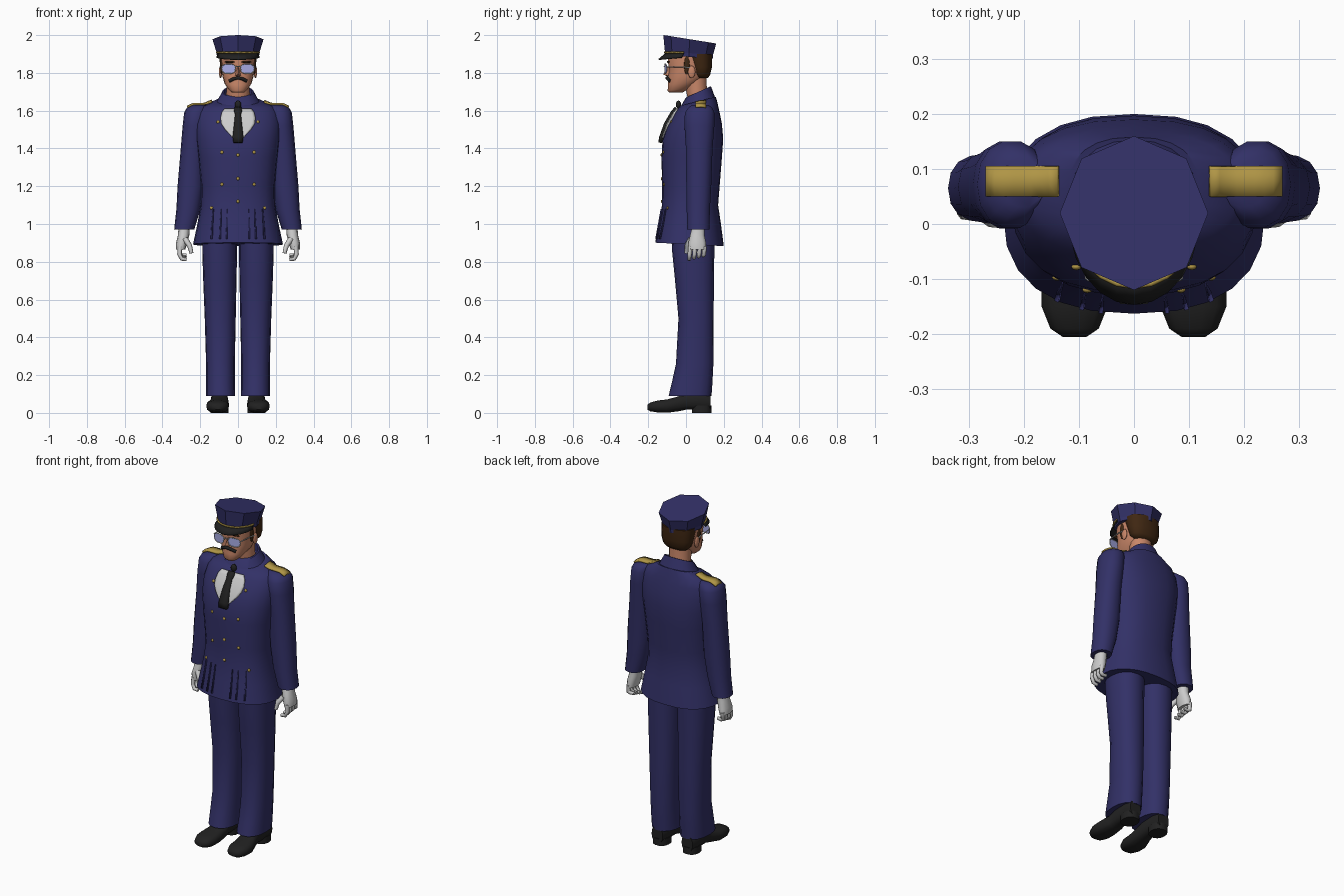
import bpy, bmesh
from math import sin, cos, pi, copysign
from mathutils import Vector
from mathutils.bvhtree import BVHTree

if "Cube" in bpy.data.objects:
    bpy.data.objects.remove(bpy.data.objects["Cube"])


def material(name, rgb):
    m = bpy.data.materials.new(name)
    m.diffuse_color = (*rgb, 1)
    m.use_nodes = True
    m.node_tree.nodes["Principled BSDF"].inputs["Base Color"].default_value = m.diffuse_color
    return m


NAVY = material("navy", (.032, .03, .135))
GOLD = material("gold", (.43, .3, .06))
SKIN = material("skin", (.58, .24, .14))
BLACK = material("black", (.015, .015, .015))
HAIR = material("brown", (.05, .02, .006))
LENS = material("lens", (.4, .42, .8))
WHITE = material("white", (.6, .6, .6))


def finish(ob, mat, angle=40):
    ob.data.materials.append(mat)
    bpy.ops.object.select_all(action='DESELECT')
    ob.select_set(True)
    bpy.context.view_layer.objects.active = ob
    if angle:
        bpy.ops.object.shade_smooth_by_angle(angle=angle * pi / 180)
    return ob


def mesh(name, verts, faces, mat, angle=40):
    me = bpy.data.meshes.new(name)
    me.from_pydata(verts, [], faces)
    bm = bmesh.new()
    bm.from_mesh(me)
    bmesh.ops.recalc_face_normals(bm, faces=bm.faces)
    bm.to_mesh(me)
    bm.free()
    ob = bpy.data.objects.new(name, me)
    bpy.context.collection.objects.link(ob)
    return finish(ob, mat, angle)


def spow(v, p):
    return copysign(abs(v) ** (2 / p), v)


def ring(cx, z, hw, yf, yb, tilt=0, n=20, p=2.3):
    """Horizontal rounded section between front yf and back yb."""
    cy, ry = (yf + yb) / 2, (yb - yf) / 2
    out = []
    for i in range(n):
        a = 2 * pi * i / n
        dy = ry * spow(sin(a), p)
        out.append((cx + hw * spow(cos(a), p), cy + dy, z + tilt * dy))
    return out


def loft(name, rings, mat, angle=40):
    n = len(rings[0])
    verts = [v for r in rings for v in r]
    faces = [(k * n + i, k * n + (i + 1) % n, (k + 1) * n + (i + 1) % n, (k + 1) * n + i)
             for k in range(len(rings) - 1) for i in range(n)]
    faces += [tuple(range(n)), tuple(range(len(verts) - n, len(verts)))]
    return mesh(name, verts, faces, mat, angle)


def tube(name, pts, r, mat, cyclic=False, taper=1.0):
    cu = bpy.data.curves.new(name, 'CURVE')
    cu.dimensions = '3D'
    cu.bevel_depth, cu.bevel_resolution, cu.use_fill_caps = r, 1, True
    sp = cu.splines.new('POLY')
    sp.points.add(len(pts) - 1)
    for i, p in enumerate(pts):
        sp.points[i].co = (*p, 1)
        sp.points[i].radius = 1 + (taper - 1) * i / (len(pts) - 1)
    sp.use_cyclic_u = cyclic
    ob = bpy.data.objects.new(name, cu)
    bpy.context.collection.objects.link(ob)
    cu.materials.append(mat)


def blob(name, loc, scale, mat, seg=10):
    bpy.ops.mesh.primitive_uv_sphere_add(segments=seg, ring_count=6, radius=1, location=loc)
    ob = bpy.context.object
    ob.name, ob.scale = name, scale
    finish(ob, mat, 60)


def hit(objs, start, direction):
    best = None
    for o in objs:
        tree = BVHTree.FromPolygons([v.co for v in o.data.vertices],
                                    [p.vertices for p in o.data.polygons])
        h = tree.ray_cast(Vector(start), Vector(direction))
        if h[0] and (best is None or h[3] < best[1]):
            best = (h[0], h[3])
    return best[0]


def drape(name, objs, rows, mat, off, down=False, cols=8):
    """Strip laid on a surface: rows of (level, left x, right x)."""
    d = Vector((0, 0, -1)) if down else Vector((0, 1, 0))
    verts = []
    for t, a, b in rows:
        for i in range(cols + 1):
            x = a + (b - a) * i / cols
            verts.append(hit(objs, (x, t, 3) if down else (x, -2, t), d) - d * off)
    w = cols + 1
    faces = [(r * w + i, r * w + i + 1, (r + 1) * w + i + 1, (r + 1) * w + i)
             for r in range(len(rows) - 1) for i in range(cols)]
    ob = mesh(name, verts, faces, mat)
    s = ob.modifiers.new("thickness", 'SOLIDIFY')
    s.thickness, s.offset = off * 1.6, 0


# Jacket body and standing collar
jacket = loft("jacket", [ring(0, *r, n=24, p=2.4) for r in (
    (.892, .238, -.163, .2, -.05), (1.0, .215, -.145, .185), (1.1, .197, -.127, .17),
    (1.2, .195, -.126, .178), (1.35, .21, -.13, .19), (1.45, .222, -.124, .197),
    (1.53, .225, -.095, .19), (1.59, .215, -.06, .178), (1.625, .19, -.04, .168, .1),
    (1.65, .12, -.03, .158, .25))], NAVY)
loft("collar", [ring(0, *r, p=2.1) for r in (
    (1.635, .12, -.035, .158, .25), (1.70, .083, 0, .132, .45), (1.70, .074, .008, .124, .45),
    (1.66, .074, .008, .124, .45))], NAVY)

for s in (-1, 1):
    side = "left" if s > 0 else "right"
    # Sleeve
    sleeve = loft(side + "_sleeve", [ring(s * r[0], *r[1:], n=14, p=2.2) for r in (
        (.285, .97, .053, .005, .125), (.262, 1.08, .064, .002, .128), (.25, 1.2, .07, 0, .135),
        (.238, 1.4, .065, -.002, .142), (.228, 1.52, .065, -.01, .152),
        (.222, 1.59, .063, -.008, .152), (.215, 1.615, .056, .01, .14), (.2, 1.63, .04, .03, .12))],
        NAVY, 60)
    # Shoulder board
    drape(side + "_shoulder_board", [jacket, sleeve],
          [(y, s * .138, s * .268) for y in (.05, .078, .105)], GOLD, .006, True)
    # Gloved hand
    loft(side + "_hand", [ring(s * r[0], *r[1:], n=10) for r in (
        (.285, .98, .03, .03, .1), (.288, .94, .03, .02, .1), (.298, .9, .03, .01, .108),
        (.303, .865, .024, .012, .108))], WHITE, 60)
    for i in range(4):
        y = .023 + .025 * i
        tube(side + "_finger", [(s * .306, y, .88), (s * .31, y - .003, .84),
                                (s * .298, y - .006, .815 + .006 * i),
                                (s * .272, y - .006, .812 + .008 * i)], .0135, WHITE, taper=.7)
    tube(side + "_thumb", [(s * .28, .025, .92), (s * .256, .005, .885), (s * .246, .002, .845)],
         .016, WHITE, taper=.65)
    # Trouser leg
    loft(side + "_trouser_leg", [ring(s * r[0], *r[1:], n=16) for r in (
        (.092, .09, .077, -.092, .135, ), (.093, .16, .076, -.075, .14), (.093, .26, .076, -.053, .145),
        (.094, .5, .082, -.04, .146), (.096, .7, .088, -.058, .148), (.097, .85, .092, -.073, .15),
        (.097, .98, .092, -.08, .15))], NAVY)
    # Shoe, sectioned from toe to heel
    rings = []
    for y, hw, lo, top in ((-.205, .022, .018, .042), (-.19, .044, .008, .055), (-.15, .06, .002, .066),
                           (-.1, .06, 0, .072), (-.04, .05, .008, .088), (.0, .044, .016, .11),
                           (.09, .046, .016, .115), (.13, .036, .016, .105)):
        rings.append([(s * .108 + hw * spow(cos(a), 2.6) - s * .01 * (y > -.05), y,
                       (lo + top) / 2 + (top - lo) / 2 * spow(sin(a), 2.6))
                      for a in [2 * pi * i / 14 for i in range(14)]])
    loft(side + "_shoe", rings, BLACK, 50)
    loft(side + "_heel", [ring(s * .098, z, .047, .03, .135, n=14) for z in (0, .04)], BLACK)
    # Skirt pleats
    for x in (.06, .095, .14):
        drape(side + "_pleat", [jacket], [(.92, s * x - .004, s * x + .004),
              (1.0, s * x * .97 - .003, s * x * .97 + .003),
              (1.08, s * x * .93 - .001, s * x * .93 + .001)], NAVY, .004, cols=2)
    # Ear, sideburn, eyebrow
    blob(side + "_ear", (s * .092, .03, 1.805), (.01, .02, .033), SKIN)
    blob(side + "_sideburn", (s * .087, .005, 1.84), (.008, .016, .05), HAIR)
    blob(side + "_eyebrow", (s * .045, -.094, 1.858), (.03, .008, .006), HAIR)
    # Glasses
    rim = [(s * (.05 + .036 * spow(cos(a), 2.6)), -.112 + .012 * abs(cos(a)) * (cos(a) > 0),
            1.822 + .026 * spow(sin(a), 2.6)) for a in [2 * pi * i / 14 for i in range(14)]]
    mesh(side + "_lens", rim, [tuple(range(14))], LENS, 0)
    tube(side + "_rim", rim, .0025, WHITE, True)
    tube(side + "_temple", [(s * .086, -.1, 1.832), (s * .095, -.02, 1.832), (s * .095, .04, 1.825)],
         .003, WHITE)

# Shirt front and tie
drape("shirt_front", [jacket], [(z, -w, w) for z, w in (
    (1.61, .07), (1.59, .085), (1.56, .092), (1.53, .088), (1.5, .068), (1.47, .04), (1.44, .012))],
    WHITE, .005, cols=12)
drape("tie", [jacket], [(z, -w, w) for z, w in (
    (1.614, .018), (1.595, .02), (1.58, .015), (1.53, .02), (1.46, .028), (1.43, .024))],
    BLACK, .012, cols=2)
blob("tie_knot", (0, -.04, 1.632), (.018, .014, .022), BLACK)

# Buttons
spots = [(0, 1.365), (0, 1.24), (0, 1.12)]
spots += [(s * x, z) for s in (-1, 1) for x, z in ((.105, 1.54), (.085, 1.38), (.085, 1.21), (.14, 1.085))]
for x, z in spots:
    blob("button", hit([jacket], (x, -2, z), (0, 1, 0)), (.009, .006, .009), GOLD, 8)

# Neck and head
loft("neck", [ring(0, *r, n=14, p=2) for r in ((1.63, .066, .015, .12), (1.7, .062, .0, .112),
                                              (1.79, .062, -.01, .11))], SKIN, 60)
loft("head", [ring(0, *r, n=18, p=2.3) for r in (
    (1.695, .032, -.09, -.02), (1.712, .05, -.098, .02, .1), (1.745, .072, -.096, .075, .1),
    (1.785, .083, -.094, .11), (1.82, .087, -.09, .12), (1.86, .09, -.098, .125),
    (1.91, .09, -.09, .125))], SKIN, 60)
mesh("nose", [(0, -.09, 1.838), (-.017, -.09, 1.785), (.017, -.09, 1.785), (0, -.122, 1.792),
              (0, -.09, 1.778)], [(0, 1, 3), (0, 3, 2), (1, 4, 3), (4, 2, 3), (0, 2, 4, 1)], SKIN, 0)
tube("glasses_bridge", [(-.014, -.112, 1.832), (0, -.116, 1.835), (.014, -.112, 1.832)], .003, WHITE)
tube("moustache", [(-.045, -.084, 1.757), (-.025, -.096, 1.768), (0, -.101, 1.774),
                   (.025, -.096, 1.768), (.045, -.084, 1.757)], .009, BLACK)
loft("hair", [ring(0, *r, n=16, p=2.3) for r in (
    (1.772, .065, .055, .115), (1.79, .085, .035, .128), (1.83, .095, .022, .137),
    (1.9, .099, -.01, .138))], HAIR, 60)

# Faceted cap crown
loft("cap_crown", [ring(0, *r, n=8, p=2) for r in (
    (1.885, .112, -.11, .142, -.07), (1.905, .113, -.112, .143, -.08),
    (1.978, .135, -.12, .16, -.16))], NAVY, 0)
# Visor and gold cord
arc = [pi + pi * (.06 + .88 * i / 10) for i in range(11)]
inner = [(.108 * cos(a), .01 + .118 * sin(a), 1.905) for a in arc]
outer = [(.118 * cos(a), .005 + .152 * sin(a), 1.885 - .012 * -sin(a)) for a in arc]
visor = mesh("cap_visor", inner + outer, [(i, i + 1, i + 12, i + 11) for i in range(10)], BLACK)
visor.modifiers.new("thickness", 'SOLIDIFY').thickness = .006
tube("cap_cord", [(x * 1.05, y * 1.05, 1.908) for x, y, z in inner], .005, GOLD)
